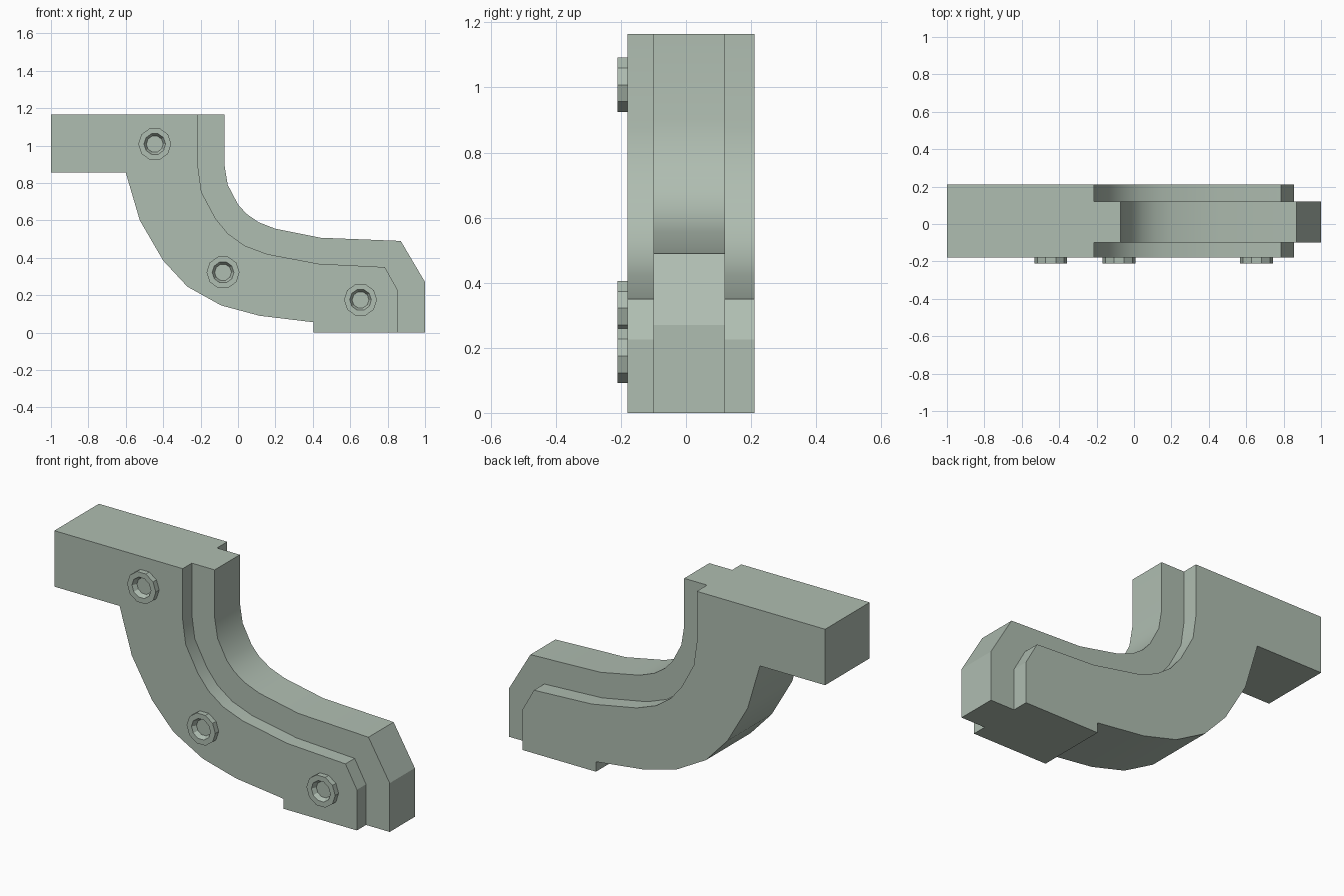
import bpy, bmesh
from math import radians, cos, sin, tau

default = bpy.data.objects.get("Cube")
if default:
    bpy.data.objects.remove(default, do_unlink=True)

# Single painted-metal colour
paint = bpy.data.materials.new("pale sage green")
paint.use_nodes = True
sage = (0.43, 0.51, 0.44, 1)
paint.diffuse_color = sage
paint.node_tree.nodes["Principled BSDF"].inputs["Base Color"].default_value = sage


def finish(name, bm):
    """Turn a bmesh into a shaded object."""
    bmesh.ops.recalc_face_normals(bm, faces=bm.faces[:])
    mesh = bpy.data.meshes.new(name)
    bm.to_mesh(mesh)
    bm.free()
    mesh.materials.append(paint)
    obj = bpy.data.objects.new(name, mesh)
    bpy.context.collection.objects.link(obj)
    bpy.ops.object.select_all(action='DESELECT')
    obj.select_set(True)
    bpy.context.view_layer.objects.active = obj
    bpy.ops.object.shade_smooth_by_angle(angle=radians(28))
    return obj


def prism(name, outline, front, back):
    """Extrude an (x, z) outline along y."""
    bm = bmesh.new()
    face = bm.faces.new([bm.verts.new((x, front, z)) for x, z in outline])
    new = bmesh.ops.extrude_face_region(bm, geom=[face])["geom"]
    verts = [v for v in new if isinstance(v, bmesh.types.BMVert)]
    bmesh.ops.translate(bm, verts=verts, vec=(0, back - front, 0))
    return finish(name, bm)


def boss(name, x, z):
    """Ten-sided collar with a recessed, tapered socket."""
    bm = bmesh.new()
    sides = 10
    section = [(0.088, -0.18), (0.088, -0.21), (0.058, -0.21), (0.045, -0.185)]
    rings = []
    for r, y in section:
        rings.append([bm.verts.new((x + r * cos(tau * i / sides), y,
                                    z + r * sin(tau * i / sides)))
                      for i in range(sides)])
    for a, b in zip(rings, rings[1:]):
        for i in range(sides):
            j = (i + 1) % sides
            bm.faces.new((a[i], a[j], b[j], b[i]))
    bm.faces.new(rings[-1])
    bm.faces.new(rings[0])
    return finish(name, bm)


top = 1.165

# Outer edge: upper arm, sweeping underside and foot step
outer = [(-1, top), (-1, 0.855), (-0.6, 0.855), (-0.525, 0.6), (-0.4, 0.385),
         (-0.27, 0.245), (-0.09, 0.145), (0.115, 0.09), (0.405, 0.055), (0.405, 0)]

# Inner edge of the wide body, from foot to top
shoulder = [(0.855, 0), (0.855, 0.225), (0.785, 0.35), (0.43, 0.368),
            (0.155, 0.42), (0.035, 0.465), (-0.055, 0.53), (-0.12, 0.61),
            (-0.195, 0.75), (-0.213, 0.88), (-0.213, top)]

# Inner edge of the narrow raised rib, from foot to top
crest = [(1, 0), (1, 0.27), (0.87, 0.49), (0.44, 0.507), (0.2, 0.555),
         (0.11, 0.59), (0.045, 0.635), (0, 0.685), (-0.055, 0.79),
         (-0.073, 0.9), (-0.073, top)]

prism("curved_body", outer + shoulder, -0.18, 0.21)
prism("inner_rib", crest + shoulder[::-1], -0.10, 0.12)

# Bolt sockets on the front
for place, x, z in (("upper", -0.445, 1.008), ("middle", -0.08, 0.322),
                    ("lower", 0.655, 0.175)):
    boss(place + "_bolt_socket", x, z)
